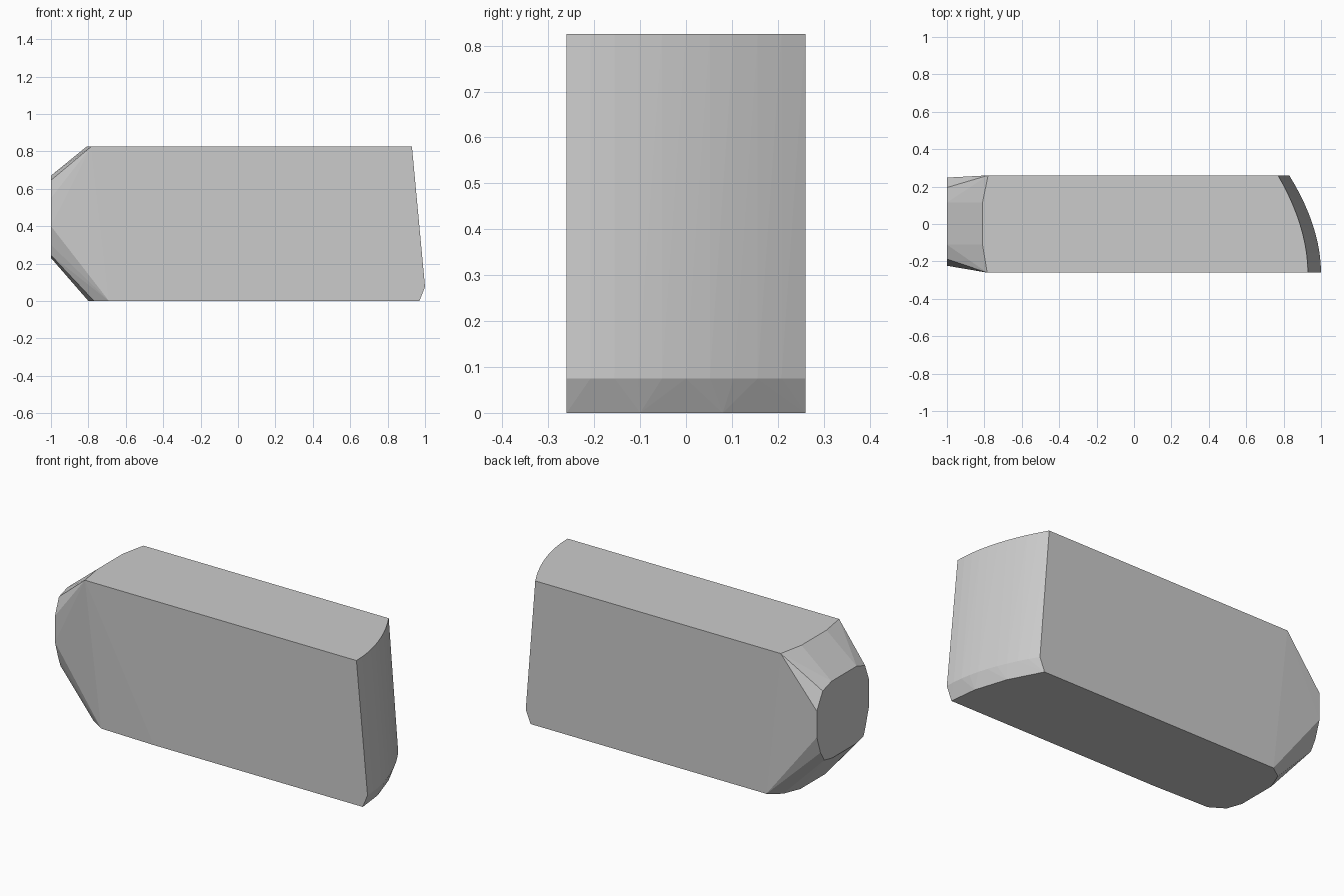
import bpy, bmesh

if "Cube" in bpy.data.objects:
    bpy.data.objects.remove(bpy.data.objects["Cube"])

H, W = 0.825, 0.26          # block height and half width
bm = bmesh.new()


def add(x, y, z):
    bm.verts.new((x, y, z))


def bowed_end(x0, depth, z, ys):
    # slanted, bowed right-hand end at one height
    for y in ys:
        t = (y + W) / (2 * W)
        add(x0 - depth * t ** 1.9, y, z)


# right end: top rim, low rim, and the chamfered bottom edge
fine = [-W + 2 * W * i / 10 for i in range(11)]
bowed_end(0.93, 0.16, H, fine)
bowed_end(1.0, 0.17, 0.075, fine)
bowed_end(0.97, 0.17, 0.0, (-W, -0.10, 0.08, W))

# left edge of the top face
for x, y in ((-0.785, -W), (-0.81, -0.11), (-0.81, 0.115), (-0.78, W)):
    add(x, y, H)

# rounded left edge of the bottom face
for x, y in ((-0.35, -W), (-0.69, -0.25), (-0.77, -0.2), (-0.80, -0.115),
             (-0.80, 0.11), (-0.76, 0.21), (-0.69, W)):
    add(x, y, 0)

# flat left cap, rounded outline
for y, z in ((0.115, 0.67), (0.195, 0.645), (0.248, 0.55), (0.248, 0.40),
             (0.215, 0.30), (0.18, 0.245), (0.11, 0.23)):
    add(-1, y, z)
    add(-1, -y * (0.9 if y > 0.2 else 0.96), z)

# wrap the rims into one solid
bmesh.ops.convex_hull(bm, input=bm.verts[:])
bmesh.ops.delete(bm, geom=[v for v in bm.verts if not v.link_faces], context='VERTS')
bmesh.ops.dissolve_limit(bm, angle_limit=0.01, verts=bm.verts[:], edges=bm.edges[:])
bmesh.ops.recalc_face_normals(bm, faces=bm.faces[:])

mesh = bpy.data.meshes.new("tapered_block")
bm.to_mesh(mesh)
bm.free()
block = bpy.data.objects.new("tapered_block", mesh)
bpy.context.collection.objects.link(block)
